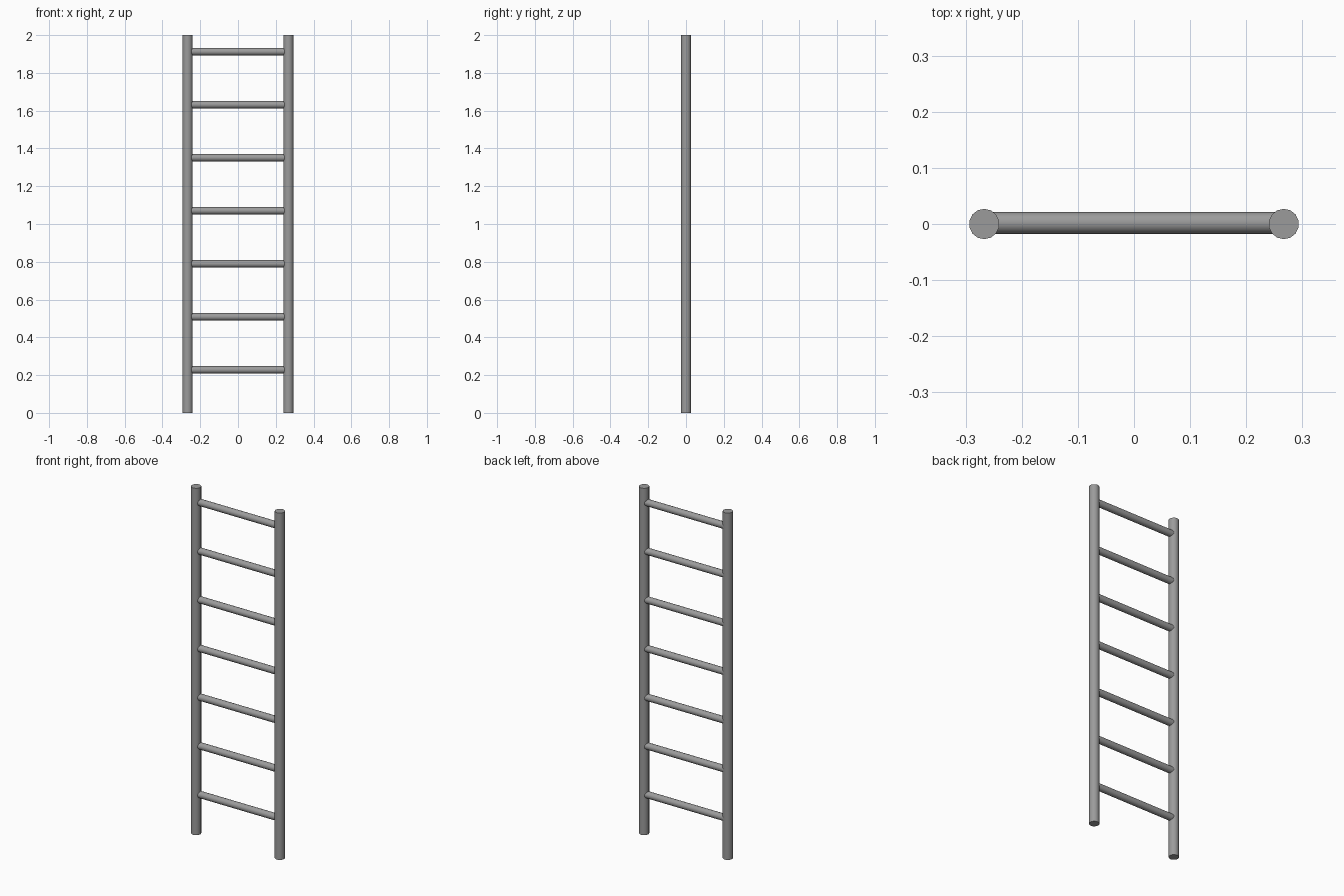
import bpy
import math

if "Cube" in bpy.data.objects:
    bpy.data.objects.remove(bpy.data.objects["Cube"])

RAIL_X, RAIL_R, HEIGHT = 0.267, 0.027, 2.0
RUNG_R, RUNG_Y = 0.0194, 0.002

# Dark grey paint
grey = bpy.data.materials.new("dark_grey")
grey.diffuse_color = (0.33, 0.33, 0.33, 1)
grey.use_nodes = True
grey.node_tree.nodes["Principled BSDF"].inputs["Base Color"].default_value = grey.diffuse_color


def rod(name, radius, length, location, rotation=(0, 0, 0)):
    bpy.ops.mesh.primitive_cylinder_add(vertices=14, radius=radius, depth=length,
                                        location=location, rotation=rotation)
    obj = bpy.context.object
    obj.name = name
    obj.data.materials.append(grey)
    bpy.ops.object.shade_smooth_by_angle(angle=math.radians(40))
    return obj


# Upright side rails
for side, sign in (("left", -1), ("right", 1)):
    rod(f"{side}_rail", RAIL_R, HEIGHT, (sign * RAIL_X, 0, HEIGHT / 2))

# Evenly spaced rungs, ending inside the rails
for i in range(7):
    rod(f"rung_{i + 1}", RUNG_R, 2 * RAIL_X - 0.01, (0, RUNG_Y, 0.228 + i * 0.2807),
        (0, math.pi / 2, 0))
